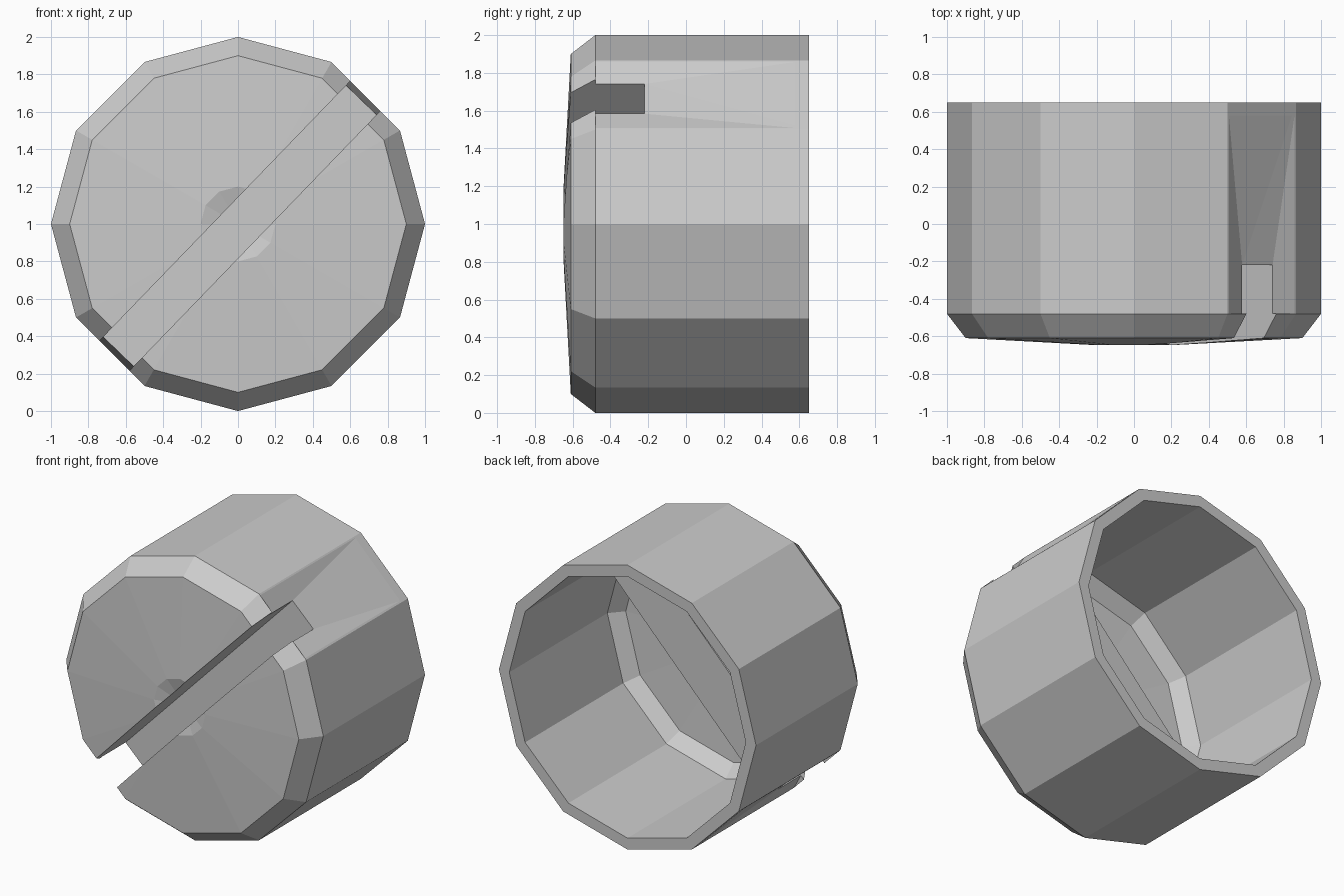
import bpy, bmesh
from math import sin, cos, tau, radians
from mathutils import Vector

if "Cube" in bpy.data.objects:
    bpy.data.objects.remove(bpy.data.objects["Cube"])

SIDES = 12
SLOT = radians(46)                                  # slot direction in the xz plane
ALONG = Vector((cos(SLOT), 0, sin(SLOT)))
ACROSS = Vector((-sin(SLOT), 0, cos(SLOT)))
MID = Vector((0.01, 0, 0.99))


def make(name, bm):
    bmesh.ops.recalc_face_normals(bm, faces=bm.faces)
    me = bpy.data.meshes.new(name)
    bm.to_mesh(me)
    bm.free()
    ob = bpy.data.objects.new(name, me)
    bpy.context.collection.objects.link(ob)
    return ob


def turned(name, profile, tip_y):
    """Twelve-sided solid around the y axis; profile = (radius, y) from back to front."""
    bm = bmesh.new()
    rings = [[bm.verts.new((r * cos(i * tau / SIDES), y, 1 + r * sin(i * tau / SIDES)))
              for i in range(SIDES)] for r, y in profile]
    bm.faces.new(rings[0])
    for a, b in zip(rings, rings[1:]):
        for i in range(SIDES):
            j = (i + 1) % SIDES
            bm.faces.new((a[i], a[j], b[j], b[i]))
    tip = bm.verts.new((0, tip_y, 1))
    for i in range(SIDES):
        bm.faces.new((rings[-1][i], rings[-1][(i + 1) % SIDES], tip))
    return make(name, bm)


def hull(name, points):
    bm = bmesh.new()
    for p in points:
        bm.verts.new(p)
    res = bmesh.ops.convex_hull(bm, input=bm.verts)
    loose = [v for v in bm.verts if not v.link_faces]
    bmesh.ops.delete(bm, geom=loose, context='VERTS')
    return make(name, bm)


def bar(name, half_width, y0, y1):
    """Straight bar running along the slot direction."""
    return hull(name, [MID + ALONG * a * 1.4 + ACROSS * b * half_width + Vector((0, y, 0))
                       for a in (-1, 1) for b in (-1, 1) for y in (y0, y1)])


def cut(ob, tool):
    m = ob.modifiers.new("cut", 'BOOLEAN')
    m.operation = 'DIFFERENCE'
    m.solver = 'EXACT'
    m.object = tool
    bpy.context.view_layer.objects.active = ob
    bpy.ops.object.modifier_apply(modifier=m.name)
    bpy.data.objects.remove(tool)


# Outer knob shell, chamfered at the front, with a slightly domed face
knob = turned("slotted_cap", [(1, .65), (1, -.48), (.9, -.61), (.2, -.648)], -.60)

# Hollow inside, leaving a ridge of material behind the slot
cavity = turned("cavity", [(.92, .8), (.92, -.44), (.84, -.53), (.2, -.565)], -.57)
cut(cavity, bar("ridge", .17, -1, -.16))
cut(knob, cavity)

# Shallow dents where the slot runs out through the side walls
for s in (0, 1):
    pts = []
    for k in (1, 2):
        ang = k * tau / SIDES + s * tau / 2
        for y in (.649, -.479):
            pts.append((1.003 * cos(ang), y, 1 + 1.003 * sin(ang)))
    for b in (-.113, .113):
        for y in (-.22, -.479):
            pts.append(MID + ALONG * (.935 * (1 - 2 * s)) + ACROSS * b + Vector((0, y, 0)))
    cut(knob, hull("dent", pts))

# Diagonal slot across the front
cut(knob, bar("slot", .113, -1, -.22))
